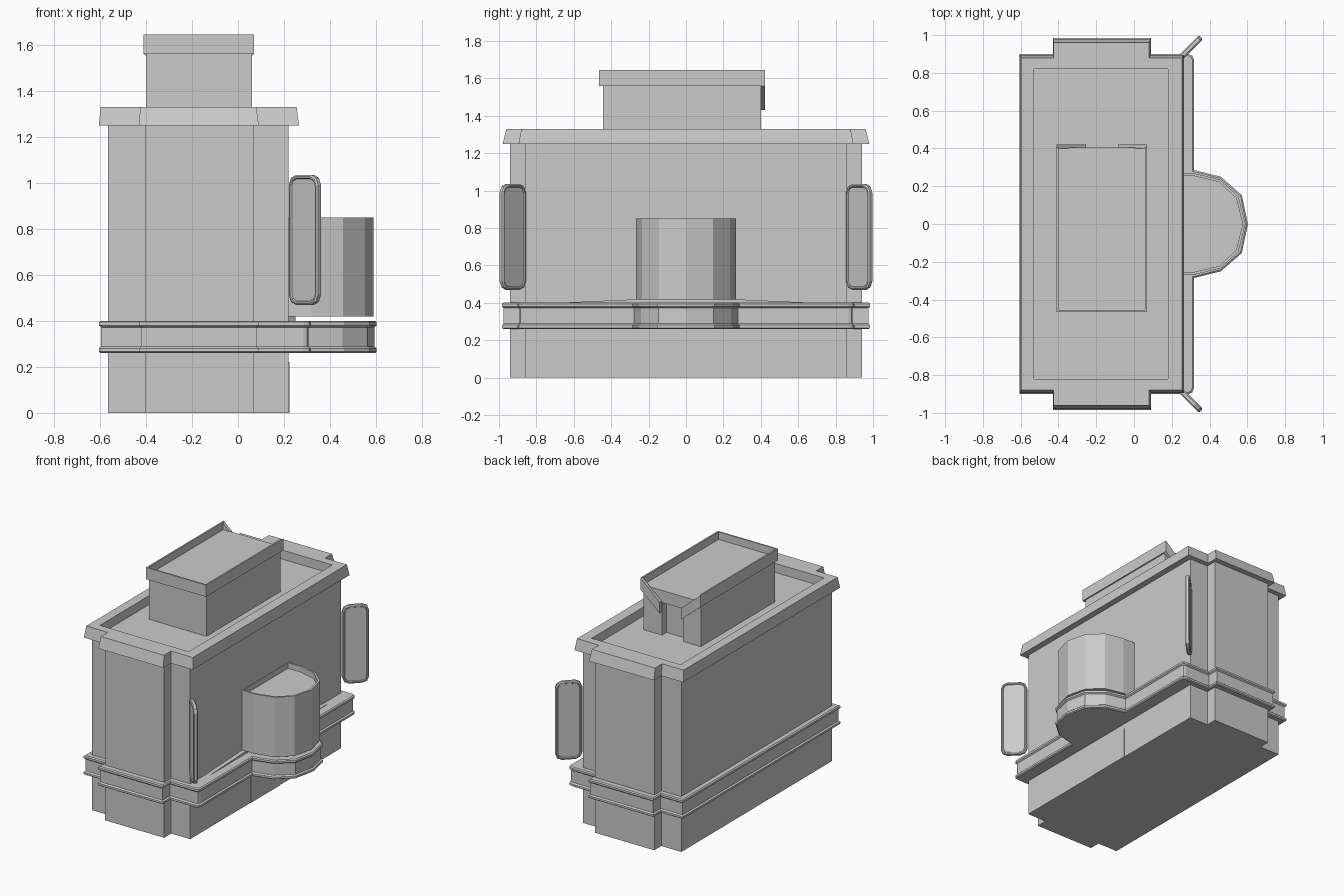
import bpy, bmesh
from mathutils import Vector

if "Cube" in bpy.data.objects:
    bpy.data.objects.remove(bpy.data.objects["Cube"])


def finish(name, bm):
    bmesh.ops.recalc_face_normals(bm, faces=bm.faces)
    me = bpy.data.meshes.new(name)
    bm.to_mesh(me)
    bm.free()
    ob = bpy.data.objects.new(name, me)
    bpy.context.collection.objects.link(ob)
    return ob


def loft(name, rings, axis=None):
    """Solid through matching rings of 3D points, capped at both ends."""
    bm = bmesh.new()
    vs = [[bm.verts.new(p) for p in r] for r in rings]
    n = len(vs[0])
    for a, b in zip(vs, vs[1:]):
        for i in range(n):
            j = (i + 1) % n
            bm.faces.new((a[i], a[j], b[j], b[i]))
    bm.faces.new(vs[0][::-1])
    bm.faces.new(vs[-1])
    return finish(name, bm)


def at(outline, z):
    return [(x, y, z) for x, y in outline]


def box(name, x0, x1, y0, y1, z0, z1):
    o = [(x0, y0), (x1, y0), (x1, y1), (x0, y1)]
    return loft(name, [at(o, z0), at(o, z1)])


def offset(outline, d):
    """Mitred offset of a counter-clockwise outline, positive is outward."""
    res = []
    n = len(outline)
    for i in range(n):
        a, p, b = (Vector(outline[k % n]) for k in (i - 1, i, i + 1))
        e, f = (p - a).normalized(), (b - p).normalized()
        n1, n2 = Vector((e.y, -e.x)), Vector((f.y, -f.x))
        res.append(tuple(p + (n1 + n2) * d / (1 + n1.dot(n2))))
    return res


def mirror_y(half):
    return half + [(x, -y) for x, y in reversed(half) if y]


def plan(x0, x1, y, bx0, bx1, by):
    """Rectangle with a shallow projection on both ends."""
    return mirror_y([(x0, -y), (bx0, -y), (bx0, -by), (bx1, -by), (bx1, -y), (x1, -y)])


def cut(ob, cutter):
    m = ob.modifiers.new("cut", 'BOOLEAN')
    m.operation, m.object, m.solver = 'DIFFERENCE', cutter, 'EXACT'
    dg = bpy.context.evaluated_depsgraph_get()
    me = bpy.data.meshes.new_from_object(ob.evaluated_get(dg))
    ob.modifiers.clear()
    ob.data = me
    bpy.data.objects.remove(cutter)


# Main body
body = plan(-0.565, 0.22, 0.86, -0.405, 0.068, 0.94)
loft("body", [at(body, 0), at(body, 1.255)])

# Flared cornice with sunken roof
low = plan(-0.605, 0.265, 0.895, -0.43, 0.09, 0.98)
high = plan(-0.597, 0.255, 0.88, -0.425, 0.08, 0.96)
cornice = loft("cornice", [at(low, 1.25), at(high, 1.33)])
cut(cornice, box("roof_cutter", -0.53, 0.18, -0.82, 0.82, 1.265, 1.5))

# Belt that swells into the bay base
bay_edge = [(0.317, -0.286), (0.46, -0.25), (0.571, -0.153), (0.603, 0)]
belt = mirror_y([(-0.605, -0.9), (-0.43, -0.9), (-0.43, -0.985), (0.09, -0.985),
                 (0.09, -0.9), (0.285, -0.9), (0.308, -0.892), (0.317, -0.87)] + bay_edge)
profile = [(0.26, -0.008), (0.266, 0), (0.28, 0), (0.288, -0.01),
           (0.372, -0.01), (0.38, 0), (0.394, 0), (0.40, -0.008)]
loft("belt", [at(offset(belt, d), z) for z, d in profile])

# Sloping ledge between belt and wall
ledge = [(-0.8, 0.395), (0.8, 0.395), (0.27, 0.418), (-0.27, 0.418)]
loft("ledge", [[(x, y, z) for y, z in ledge] for x in (0.21, 0.25)])

# Faceted bay with a sunken top
bay = mirror_y([(0.2, -0.268), (0.32, -0.268), (0.457, -0.235), (0.553, -0.145), (0.59, 0)])
bay_ob = loft("bay", [at(bay, 0.418), at(bay, 0.85)])
inner = offset(bay, -0.014)
inner = [(max(x, 0.222), y) for x, y in inner]
cut(bay_ob, loft("bay_cutter", [at(inner, 0.81), at(inner, 1.0)]))

# Low hatch under the belt
box("hatch", 0.2, 0.223, -0.17, 0.16, 0, 0.222)

# Roof turret with a slot in its back
turret = box("turret", -0.40, 0.06, -0.445, 0.402, 1.25, 1.57)
cut(turret, box("slot_cutter", -0.26, -0.09, 0.35, 0.5, 1.2, 1.5))

# Turret cap, open at the back
cap = box("turret_cap", -0.41, 0.07, -0.465, 0.405, 1.56, 1.645)
cut(cap, box("cap_cutter", -0.399, 0.059, -0.454, 0.5, 1.59, 1.8))

# Slanted trims running down to the slot
for side, name in ((1, "right_trim"), (-1, "left_trim")):
    shape = [(0.24, 1.645), (0.24, 1.56), (0.085, 1.43), (0.085, 1.51)]
    loft(name, [[(-0.17 + side * x, y, z) for x, z in shape] for y in (0.40, 0.422)])

# Rounded plates standing diagonally off the right corners
W, H, R = 0.09, 0.283, 0.045
quarter = [(W, H - R), (W - 0.3 * R, H - 0.3 * R), (W - R, H)]
plate = (quarter + [(-x, z) for x, z in reversed(quarter)]
         + [(-x, -z) for x, z in quarter] + [(x, -z) for x, z in reversed(quarter)])
layers = [(-0.009, -0.018), (-0.015, -0.014), (-0.015, -0.007), (-0.009, 0),
          (0.009, 0), (0.015, -0.007), (0.015, -0.014), (0.009, -0.018)]
for side, name in ((-1, "front_plate"), (1, "back_plate")):
    rings = []
    for t, d in layers:
        rings.append([(0.291 + (u - t) * 0.7071, side * (0.926 + (u + t) * 0.7071), 0.752 + z)
                      for u, z in offset(plate, d)])
    loft(name, rings)
